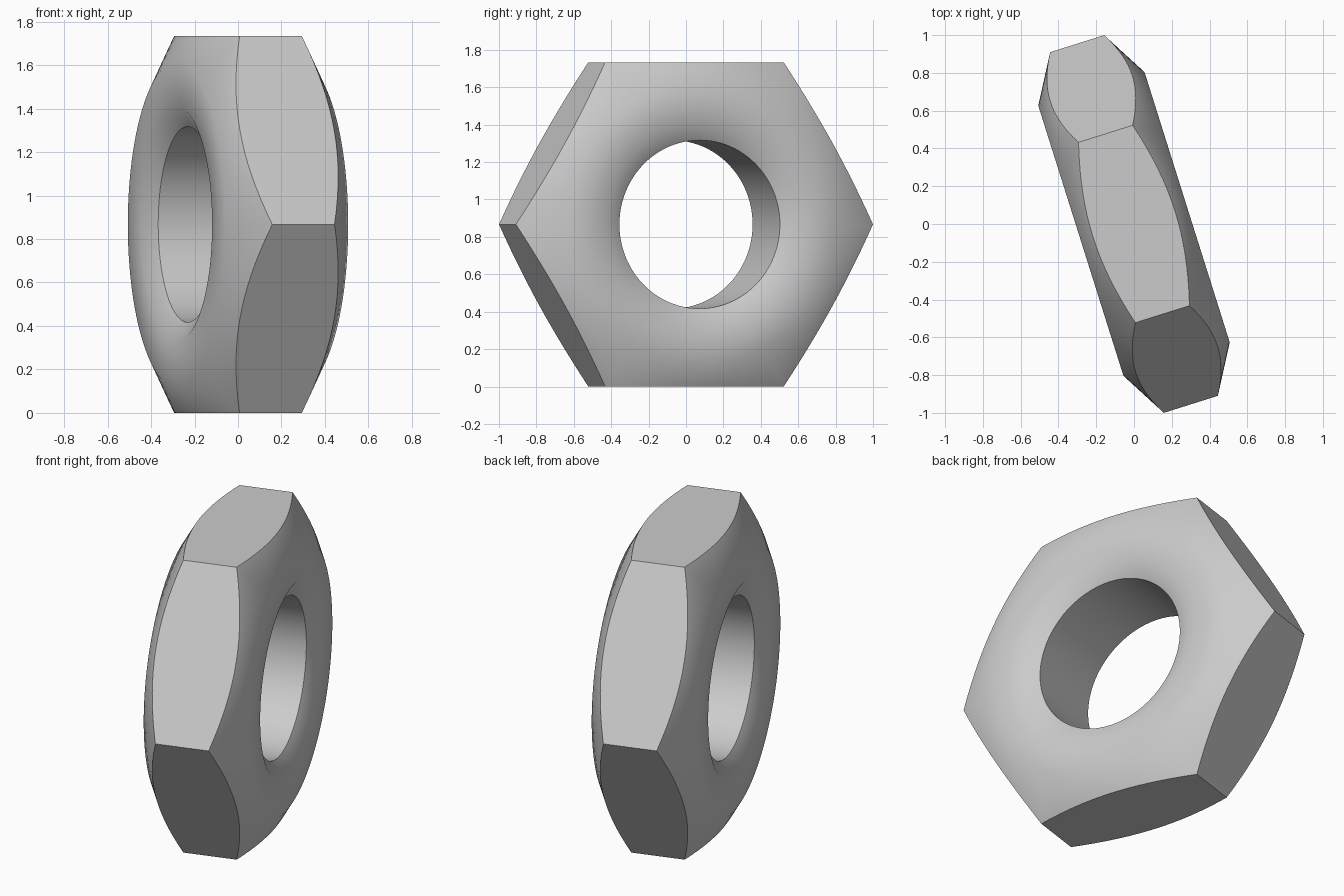
import bpy, bmesh
from math import cos, sin, tan, pi, radians
from mathutils import Matrix

if "Cube" in bpy.data.objects:
    bpy.data.objects.remove(bpy.data.objects["Cube"], do_unlink=True)

CORNER = 1.001            # radius to the hexagon corners
FLAT = CORNER * cos(pi / 6)
HALF = 0.295              # half thickness
FACE_R = 0.75             # where the outer chamfer starts
MOUTH_R, BORE_R = 0.54, 0.45
SLOPE = tan(radians(30))
SEGMENTS = 96
TURN = radians(17.5)

steel = bpy.data.materials.new("steel grey")
steel.use_nodes = True
grey = (0.6, 0.6, 0.6, 1)
steel.diffuse_color = grey
steel.node_tree.nodes["Principled BSDF"].inputs["Base Color"].default_value = grey


def section(angle):
    """Closed (radius, depth) outline of the nut at one angle round its axis."""
    rim = FLAT / cos((angle % (pi / 3)) - pi / 6)
    half = [(BORE_R, HALF - (MOUTH_R - BORE_R) * SLOPE),
            (MOUTH_R, HALF),
            (FACE_R, HALF),
            (rim, HALF - (rim - FACE_R) * SLOPE)]
    return half + [(r, -d) for r, d in reversed(half)]


# Hexagon body: sections joined round the axis, corners pointing sideways
bm = bmesh.new()
rows = []
for i in range(SEGMENTS):
    a = 2 * pi * i / SEGMENTS
    rows.append([bm.verts.new((d, r * cos(a), r * sin(a))) for r, d in section(a)])
for i, row in enumerate(rows):
    after = rows[(i + 1) % SEGMENTS]
    for j in range(len(row)):
        k = (j + 1) % len(row)
        bm.faces.new((row[j], row[k], after[k], after[j]))
bmesh.ops.recalc_face_normals(bm, faces=bm.faces)

# Stand it on a flat, turned about the vertical
bm.transform(Matrix.Translation((0, 0, FLAT)) @ Matrix.Rotation(TURN, 4, "Z"))

mesh = bpy.data.meshes.new("hex_nut")
bm.to_mesh(mesh)
bm.free()
mesh.materials.append(steel)
nut = bpy.data.objects.new("hex_nut", mesh)
bpy.context.collection.objects.link(nut)

# Smooth faces and bore, crisp hexagon edges
bpy.ops.object.select_all(action="DESELECT")
nut.select_set(True)
bpy.context.view_layer.objects.active = nut
bpy.ops.object.shade_smooth_by_angle(angle=radians(40))
